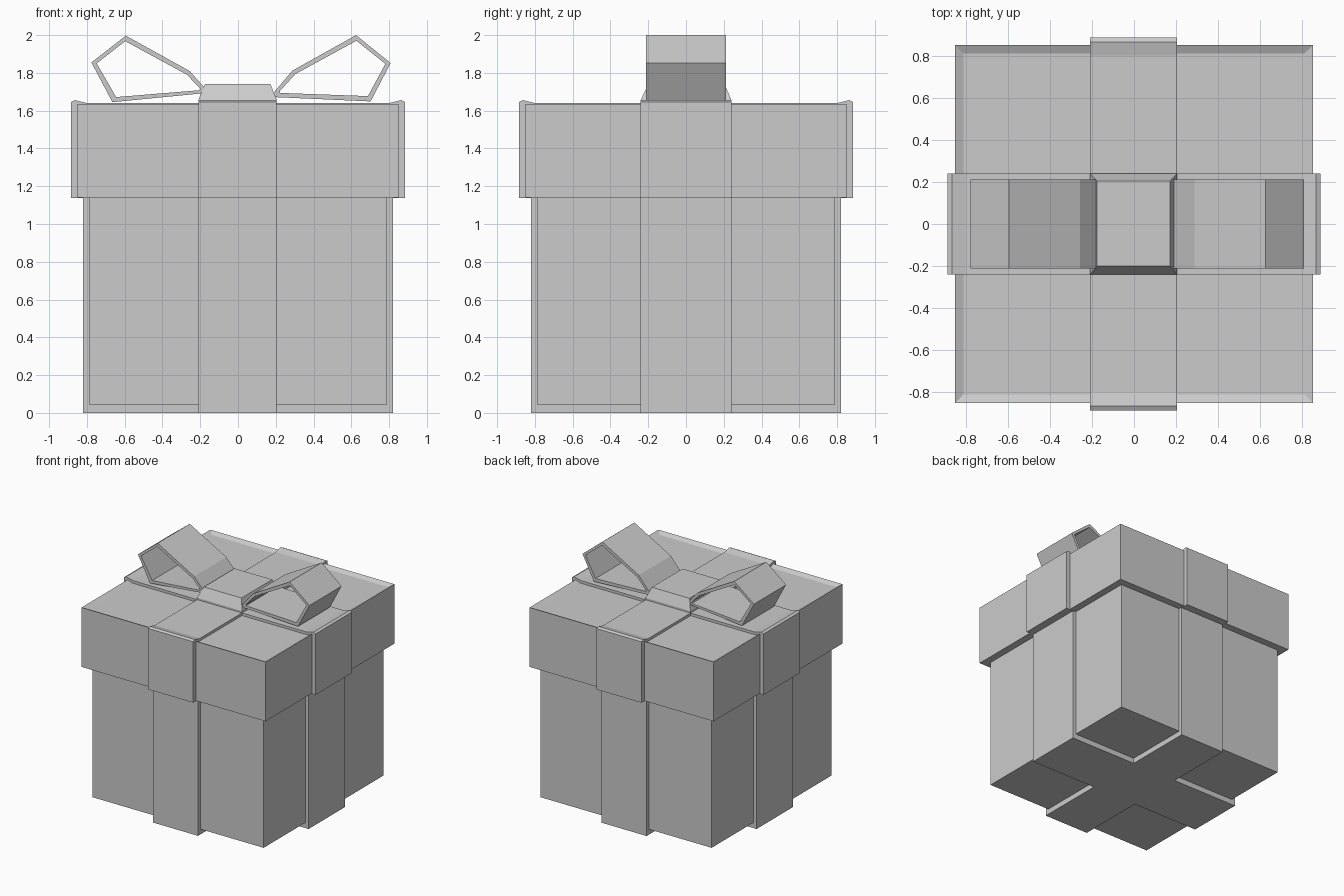
import bpy, bmesh
from mathutils import Vector

if "Cube" in bpy.data.objects:
    bpy.data.objects.remove(bpy.data.objects["Cube"])


def finish(name, bm):
    bmesh.ops.recalc_face_normals(bm, faces=bm.faces[:])
    me = bpy.data.meshes.new(name)
    bm.to_mesh(me)
    bm.free()
    ob = bpy.data.objects.new(name, me)
    bpy.context.collection.objects.link(ob)
    return ob


def prism(name, pts, axis, a, b):
    """Extrude a 2D outline along x, y or z from a to b."""
    place = {'x': lambda p, t: (t, p[0], p[1]),
             'y': lambda p, t: (p[0], t, p[1]),
             'z': lambda p, t: (p[0], p[1], t)}[axis]
    bm = bmesh.new()
    face = bm.faces.new([bm.verts.new(place(p, a)) for p in pts])
    ext = bmesh.ops.extrude_face_region(bm, geom=[face])
    move = Vector(place((0, 0), b - a))
    bmesh.ops.translate(bm, vec=move,
                        verts=[g for g in ext['geom'] if isinstance(g, bmesh.types.BMVert)])
    return finish(name, bm)


def square(r):
    return [(-r, -r), (r, -r), (r, r), (-r, r)]


def top_face(bm):
    return max(bm.faces, key=lambda f: f.calc_center_median().z)


# Box body
prism("box_body", square(0.79), 'z', 0.045, 1.16)

# Ribbon cross wrapped around the body, also under the base
x0, x1, y0, y1, r = -0.21, 0.205, -0.24, 0.24, 0.82
cross = [(x0, -r), (x1, -r), (x1, y0), (r, y0), (r, y1), (x1, y1),
         (x1, r), (x0, r), (x0, y1), (-r, y1), (-r, y0), (x0, y0)]
prism("body_ribbon", cross, 'z', 0, 1.15)

# Lid with a recessed top panel inside a sloping rim
lid = prism("lid", square(0.85), 'z', 1.14, 1.636)
bm = bmesh.new()
bm.from_mesh(lid.data)
bmesh.ops.inset_region(bm, faces=[top_face(bm)], thickness=0.055, depth=-0.018)
bm.to_mesh(lid.data)
bm.free()

# Ribbons over the lid, with raised lips at the edges
half = [(0.885, 1.137), (0.885, 1.646), (0.865, 1.656), (0.80, 1.64)]
band = half + [(-x, z) for x, z in reversed(half)]
prism("lid_ribbon_across", band, 'y', y0, y1)
prism("lid_ribbon_front_back", band, 'x', x0, x1)

# Bow knot, tapering upward
bm = bmesh.new()
rings = [[bm.verts.new((x, y, z)) for x, y in
          ((a, c), (b, c), (b, d), (a, d))]
         for a, b, c, d, z in ((x0, x1, y0, y1, 1.635), (x0, x1, y0, y1, 1.656),
                               (-0.175, 0.172, -0.2, 0.205, 1.74))]
for lo, hi in zip(rings, rings[1:]):
    for i in range(4):
        j = (i + 1) % 4
        bm.faces.new((lo[i], lo[j], hi[j], hi[i]))
bm.faces.new(rings[0])
bm.faces.new(rings[-1])
finish("bow_knot", bm)


# Bow loops: folded ribbon, open at front and back
def bow_loop(name, outer, inner):
    bm = bmesh.new()
    n = len(outer)
    cols = [[bm.verts.new((x, y, z)) for x, z in prof]
            for prof in (outer, inner) for y in (-0.212, 0.212)]
    of, ob, nf, nb = cols
    for i in range(n):
        j = (i + 1) % n
        for p, q in ((of, ob), (nf, nb), (of, nf), (ob, nb)):
            bm.faces.new((p[i], p[j], q[j], q[i]))
    finish(name, bm)


bow_loop("bow_loop_left",
         [(-0.18, 1.725), (-0.256, 1.81), (-0.594, 1.997), (-0.776, 1.855),
          (-0.665, 1.645), (-0.185, 1.692)],
         [(-0.200, 1.716), (-0.270, 1.790), (-0.597, 1.968), (-0.748, 1.850),
          (-0.645, 1.672), (-0.205, 1.708)])
bow_loop("bow_loop_right",
         [(0.188, 1.695), (0.288, 1.812), (0.625, 2.0), (0.808, 1.852),
          (0.702, 1.649), (0.188, 1.672)],
         [(0.222, 1.704), (0.304, 1.794), (0.627, 1.970), (0.780, 1.848),
          (0.688, 1.677), (0.222, 1.694)])
